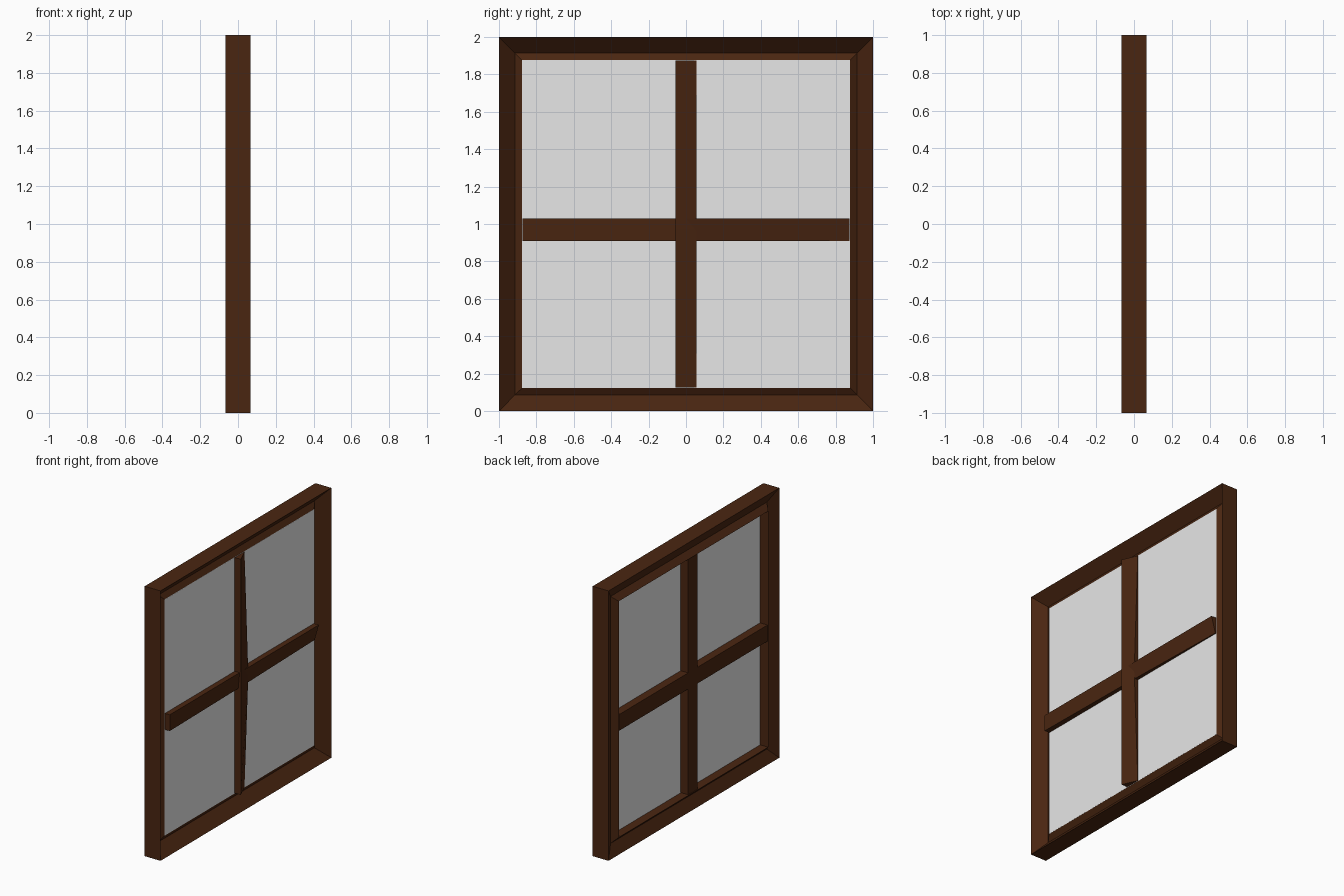
import bpy, bmesh

if "Cube" in bpy.data.objects:
    bpy.data.objects.remove(bpy.data.objects["Cube"])


def material(name, rgb):
    m = bpy.data.materials.new(name)
    m.diffuse_color = (*rgb, 1)
    m.use_nodes = True
    m.node_tree.nodes["Principled BSDF"].inputs["Base Color"].default_value = m.diffuse_color
    return m


WOOD = material("dark_wood", (0.068, 0.019, 0.0055))
GLASS = material("pale_glass", (0.8, 0.8, 0.8))


def loft(name, rings, mat, closed=False):
    """Skin a list of equal-length closed rings; cap the ends unless closed."""
    bm = bmesh.new()
    vs = [[bm.verts.new(p) for p in ring] for ring in rings]
    n, k = len(vs), len(vs[0])
    for i in range(n if closed else n - 1):
        a, b = vs[i], vs[(i + 1) % n]
        for j in range(k):
            bm.faces.new((a[j], a[(j + 1) % k], b[(j + 1) % k], b[j]))
    if not closed:
        bm.faces.new(vs[0])
        bm.faces.new(vs[-1])
    bmesh.ops.recalc_face_normals(bm, faces=bm.faces)
    me = bpy.data.meshes.new(name)
    bm.to_mesh(me)
    bm.free()
    me.materials.append(mat)
    ob = bpy.data.objects.new(name, me)
    bpy.context.collection.objects.link(ob)
    return ob


# mitred frame: grooved section (half size, depth) swept round four corners
section = [(1, 0.065), (0.915, -0.014), (0.875, 0.012),
           (0.875, -0.062), (0.915, -0.022), (1, -0.065)]
corners = [(-1, -1), (1, -1), (1, 1), (-1, 1)]
loft("window_frame", [[(x, sy * r, 1 + sz * r) for r, x in section]
                      for sy, sz in corners], WOOD, closed=True)

# glass sheet
loft("glass_pane", [[(x, sy * 0.876, 1 + sz * 0.876) for sy, sz in corners]
                    for x in (0.004, 0.012)], GLASS)

# upright bar, one front edge falling back toward both ends
BACK = -0.057
loft("upright_bar", [[(BACK, -0.056, z), (0.063, -0.056, z),
                      (x, 0.056, z), (BACK, 0.056, z)]
                     for z, x in ((0.127, 0.014), (0.97, 0.045), (1.873, 0.014))], WOOD)

# cross bar, lower front edge falling back toward one end
loft("cross_bar", [[(BACK, y, 0.91), (x, y, 0.91),
                    (0.052, y, 1.03), (BACK, y, 1.03)]
                   for y, x in ((-0.873, 0.052), (0, 0.04), (0.873, 0.018))], WOOD)
